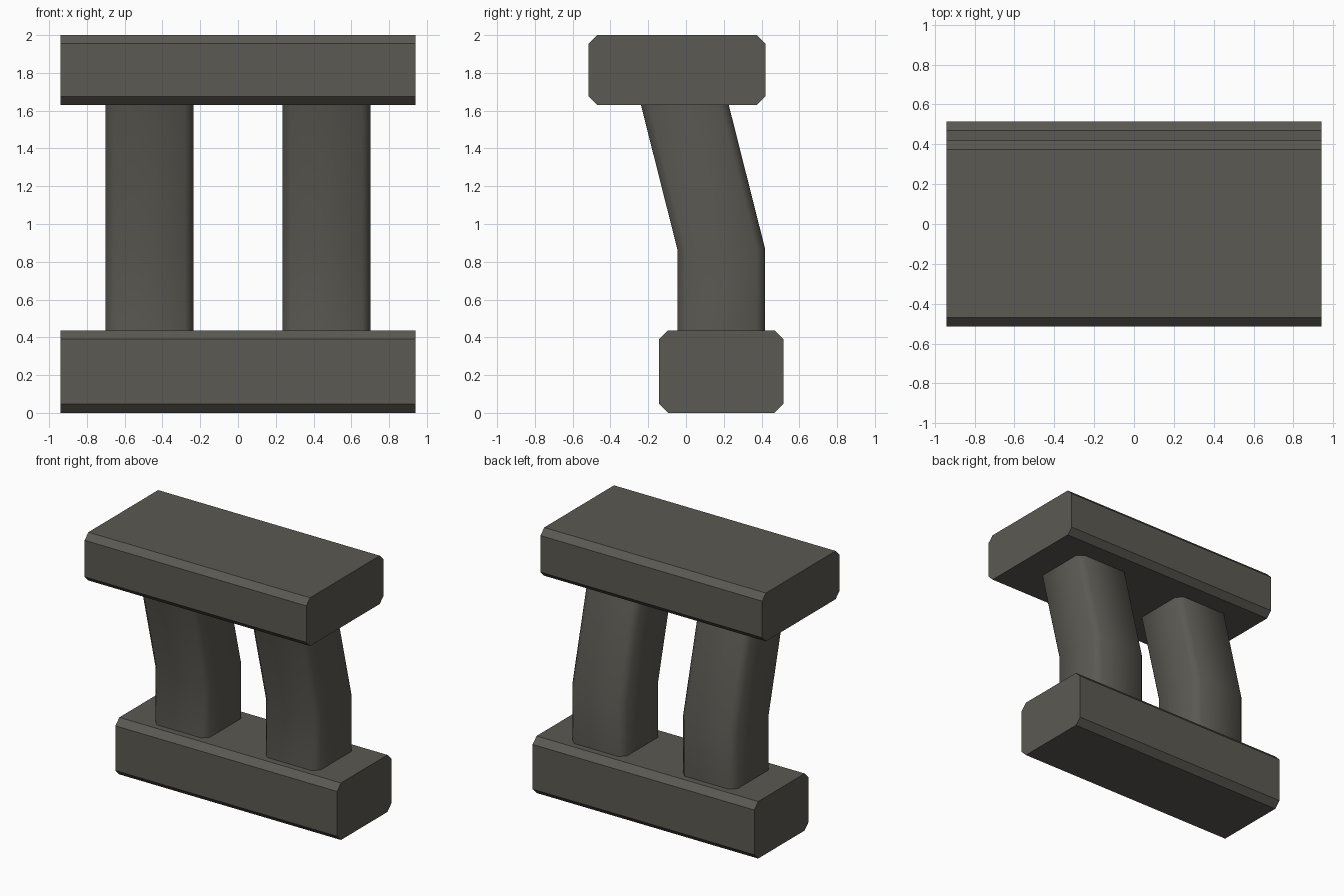
import bpy, bmesh, math

if "Cube" in bpy.data.objects:
    bpy.data.objects.remove(bpy.data.objects["Cube"])

stone = bpy.data.materials.new("dark_stone")
stone.diffuse_color = (0.105, 0.10, 0.085, 1)
stone.use_nodes = True
stone.node_tree.nodes["Principled BSDF"].inputs["Base Color"].default_value = stone.diffuse_color


def chamfered(a0, a1, b0, b1, c):
    """Rectangle outline with cut corners, counter-clockwise."""
    return [(a0 + c, b0), (a1 - c, b0), (a1, b0 + c), (a1, b1 - c),
            (a1 - c, b1), (a0 + c, b1), (a0, b1 - c), (a0, b0 + c)]


def loft(name, rings):
    """Skin a list of matching outlines and cap both ends."""
    bm = bmesh.new()
    loops = [[bm.verts.new(p) for p in ring] for ring in rings]
    for lo, hi in zip(loops, loops[1:]):
        for i in range(len(lo)):
            j = (i + 1) % len(lo)
            bm.faces.new((lo[i], lo[j], hi[j], hi[i]))
    bm.faces.new(loops[0][::-1])
    bm.faces.new(loops[-1])
    bmesh.ops.recalc_face_normals(bm, faces=bm.faces)
    mesh = bpy.data.meshes.new(name)
    bm.to_mesh(mesh)
    bm.free()
    mesh.materials.append(stone)
    obj = bpy.data.objects.new(name, mesh)
    bpy.context.collection.objects.link(obj)
    return obj


# Base and top slabs: chamfered profiles running along x
def slab(name, y0, y1, z0, z1, c):
    profile = chamfered(y0, y1, z0, z1, c)
    return loft(name, [[(x, y, z) for y, z in profile] for x in (-0.94, 0.94)])


slab("base_slab", -0.142, 0.515, 0.0, 0.437, 0.047)
slab("top_slab", -0.515, 0.42, 1.63, 2.0, 0.045)

# Bent legs: upright below, leaning forward above the knee
section = chamfered(-0.2325, 0.2325, -0.2325, 0.2325, 0.045)
path = [(0.187, 0.437), (0.187, 0.865), (-0.006, 1.63)]  # centre y, z
for side, cx in (("left", -0.469), ("right", 0.469)):
    leg = loft(side + "_leg", [[(cx + x, cy + y, z) for x, y in section]
                               for cy, z in path])
    bpy.ops.object.select_all(action='DESELECT')
    leg.select_set(True)
    bpy.context.view_layer.objects.active = leg
    bpy.ops.object.shade_smooth_by_angle(angle=math.radians(50))
